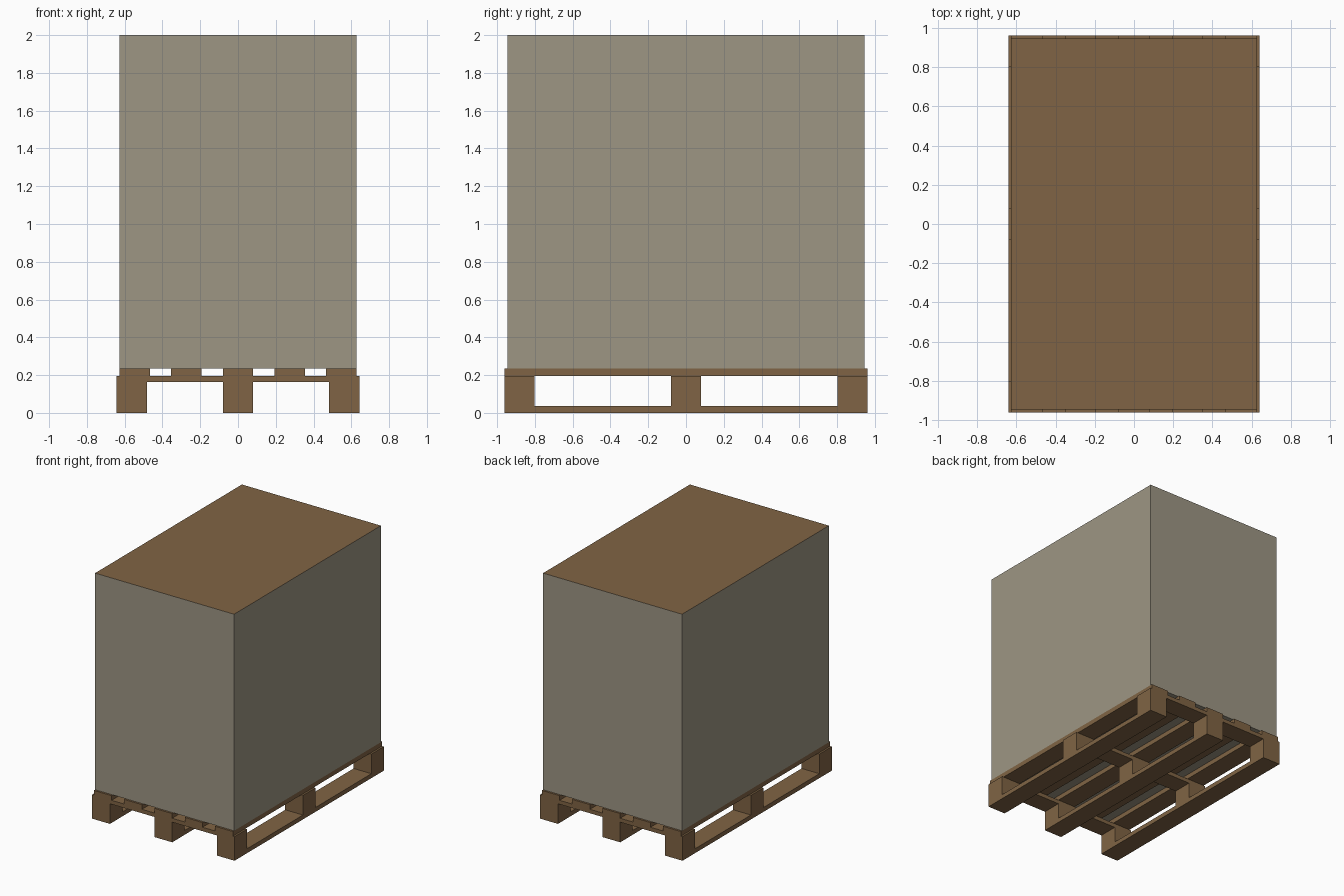
import bpy

if "Cube" in bpy.data.objects:
    bpy.data.objects.remove(bpy.data.objects["Cube"])


def material(name, rgb):
    m = bpy.data.materials.new(name)
    m.diffuse_color = (*rgb, 1.0)
    m.use_nodes = True
    m.node_tree.nodes["Principled BSDF"].inputs["Base Color"].default_value = m.diffuse_color
    return m


wood = material("brown_wood", (0.216, 0.127, 0.058))
wrap = material("grey_wrap", (0.337, 0.305, 0.231))


def box(name, x, y, z, mats):
    """Box from (min, max) pairs on each axis."""
    spans = (x, y, z)
    bpy.ops.mesh.primitive_cube_add(size=1)
    ob = bpy.context.object
    ob.name = name
    for v in ob.data.vertices:
        v.co = [s[0] if c < 0 else s[1] for c, s in zip(v.co, spans)]
    for m in mats:
        ob.data.materials.append(m)
    return ob


def around(c, half):
    return (c - half, c + half)


HX, HY, W = 0.642, 0.962, 0.08      # pallet half sizes, half timber width
Z = (0.0, 0.036, 0.164, 0.196, 0.234)  # pallet layer heights
columns = (-HX + W, 0.0, HX - W)
rows = (-HY + W, 0.0, HY - W)

# Bottom runners and spacer blocks
for x in columns:
    box("bottom_runner", around(x, W), (-HY, HY), Z[0:2], [wood])
    for y in rows:
        box("spacer_block", around(x, W), around(y, W), Z[1:3], [wood])

# Cross boards over each row of blocks
for y in rows:
    box("cross_board", (-HX, HX), around(y, W), Z[2:4], [wood])

# Top deck boards
for i in range(-2, 3):
    box("deck_board", around(i * 0.2735, W), (-HY, HY), Z[3:5], [wood])

# Wrapped load with a bare brown top
load = box("wrapped_load", (-0.627, 0.627), (-0.946, 0.946), (Z[4], 2.0), [wrap, wood])
for f in load.data.polygons:
    f.material_index = 1 if all(load.data.vertices[i].co.z > 1 for i in f.vertices) else 0
